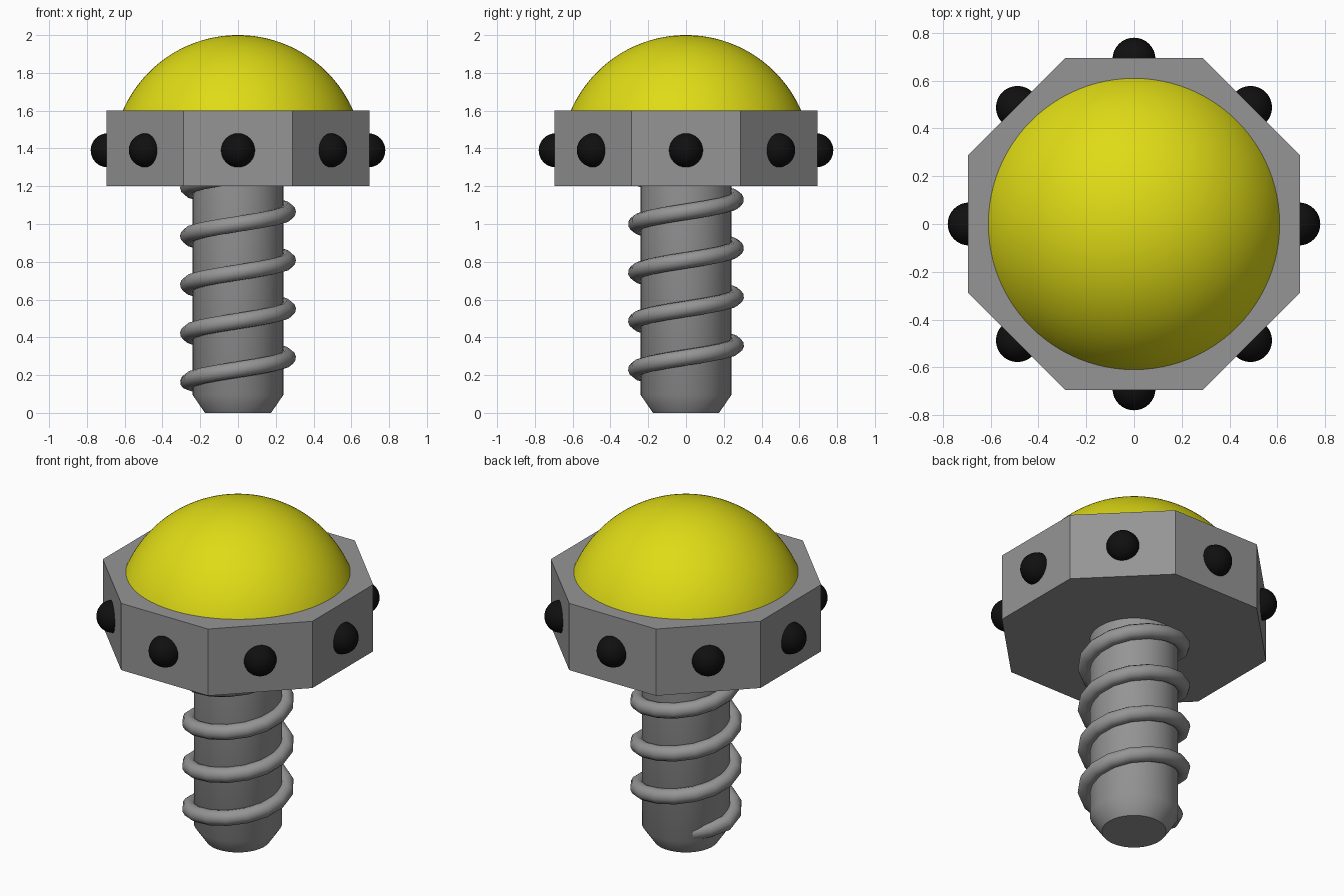
import bpy
import bmesh
from math import sin, cos, pi, radians, asin

cube = bpy.data.objects.get("Cube")
if cube:
    bpy.data.objects.remove(cube, do_unlink=True)


def material(name, rgb):
    mat = bpy.data.materials.new(name)
    mat.use_nodes = True
    mat.diffuse_color = (*rgb, 1)
    bsdf = mat.node_tree.nodes["Principled BSDF"]
    bsdf.inputs["Base Color"].default_value = (*rgb, 1)
    bsdf.inputs["Roughness"].default_value = 0.6
    return mat


GREY = material("steel_grey", (0.30, 0.30, 0.30))
YELLOW = material("bright_yellow", (0.74, 0.71, 0.008))
BLACK = material("stud_black", (0.005, 0.005, 0.005))


def finish(bm, name, mat, smooth=True):
    bmesh.ops.recalc_face_normals(bm, faces=bm.faces[:])
    mesh = bpy.data.meshes.new(name)
    bm.to_mesh(mesh)
    bm.free()
    obj = bpy.data.objects.new(name, mesh)
    bpy.context.collection.objects.link(obj)
    mesh.materials.append(mat)
    if smooth:
        bpy.ops.object.select_all(action='DESELECT')
        obj.select_set(True)
        bpy.context.view_layer.objects.active = obj
        bpy.ops.object.shade_smooth_by_angle(angle=radians(35))
    return obj


def lathe(name, profile, sides, mat, turn=0.0, smooth=True):
    """Revolve (radius, height) points around z; flat ends are capped."""
    bm = bmesh.new()
    rings = [[bm.verts.new((r * cos(turn + 2 * pi * i / sides),
                            r * sin(turn + 2 * pi * i / sides), z))
              for i in range(sides)] for r, z in profile]
    for low, high in zip(rings, rings[1:]):
        for i in range(sides):
            j = (i + 1) % sides
            bm.faces.new((low[i], low[j], high[j], high[i]))
    bm.faces.new(rings[0])
    bm.faces.new(rings[-1])
    return finish(bm, name, mat, smooth)


# Shaft with a chamfered tip
lathe("shaft", [(0.175, 0), (0.24, 0.095), (0.24, 1.22)], 64, GREY)

# Octagonal head
APOTHEM = 0.695
corner = APOTHEM / cos(pi / 8)
lathe("head", [(corner, 1.2), (corner, 1.6)], 8, GREY, pi / 8, smooth=False)

# Dome, a spherical cap sunk slightly into the head
R, CENTRE = 0.665, 1.335
start = asin((1.58 - CENTRE) / R)
steps = 28
angles = [start + (pi / 2 - 0.004 - start) * i / steps for i in range(steps + 1)]
lathe("dome", [(R * cos(a), CENTRE + R * sin(a)) for a in angles], 96, YELLOW)

# Round studs, one in the middle of each head face
for k in range(8):
    bm = bmesh.new()
    bmesh.ops.create_uvsphere(bm, u_segments=32, v_segments=16, radius=0.09)
    a = k * pi / 4
    stud = finish(bm, f"stud_{k + 1}", BLACK)
    stud.location = (0.69 * cos(a), 0.69 * sin(a), 1.39)

# Helical thread, emerging from the shaft and ending inside the head
PITCH, TUBE, PER_TURN = 0.257, 0.043, 16
path = []
for i in range(-2, 4 * PER_TURN + 5):
    a = pi + 2 * pi * i / PER_TURN
    r = 0.264 if i >= 0 else 0.264 + 0.03 * i
    path.append((r * cos(a), r * sin(a), 0.165 + PITCH * i / PER_TURN))
curve = bpy.data.curves.new("thread_path", 'CURVE')
curve.dimensions = '3D'
curve.bevel_depth = TUBE
curve.bevel_resolution = 4
curve.use_fill_caps = True
spline = curve.splines.new('POLY')
spline.points.add(len(path) - 1)
for point, co in zip(spline.points, path):
    point.co = (*co, 1)
spline.use_smooth = True
curve.materials.append(GREY)
thread = bpy.data.objects.new("thread", curve)
bpy.context.collection.objects.link(thread)
